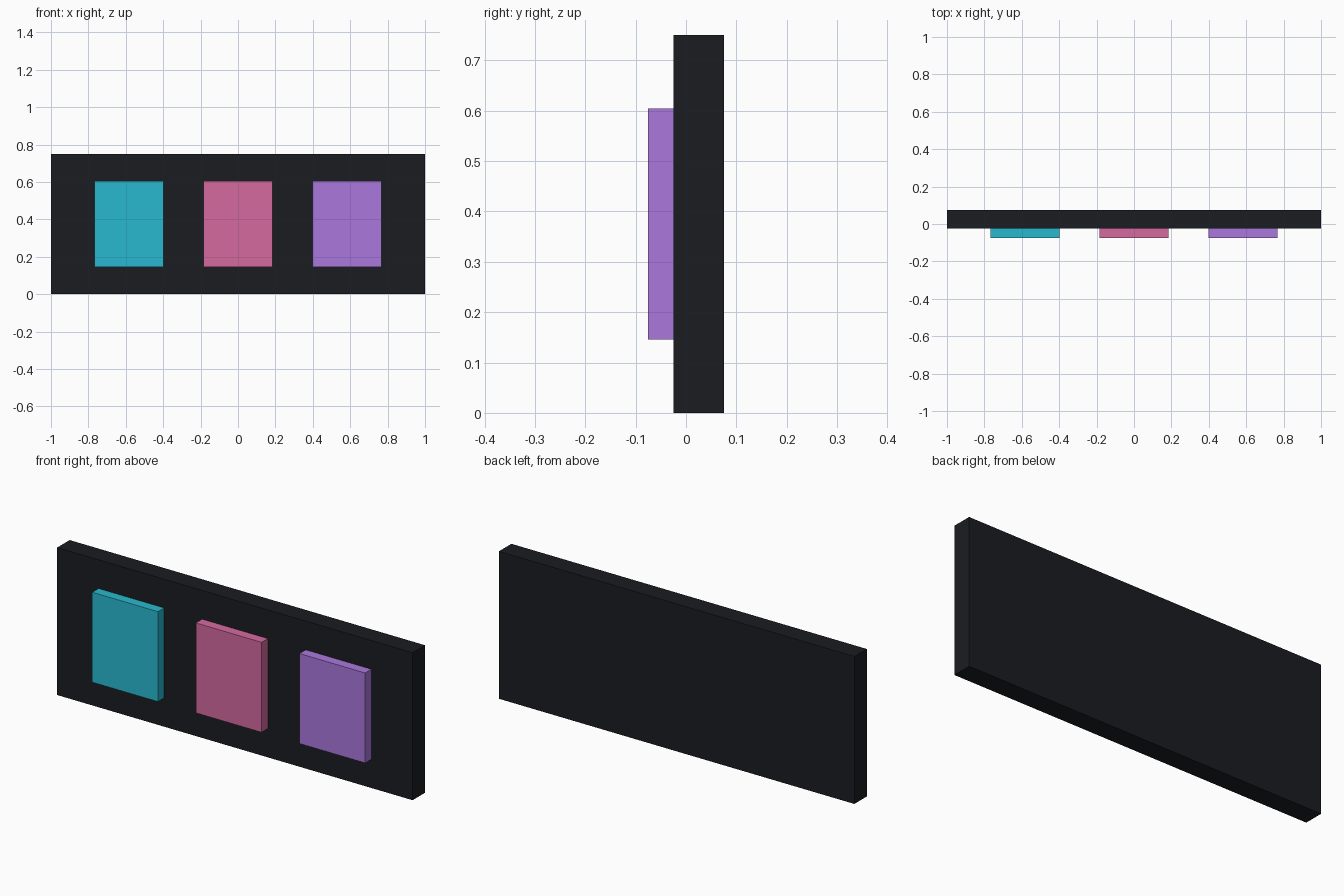
import bpy

if "Cube" in bpy.data.objects:
    bpy.data.objects.remove(bpy.data.objects["Cube"])


def linear(c):
    c /= 255
    return c / 12.92 if c <= 0.04045 else ((c + 0.055) / 1.055) ** 2.4


def box(name, center, size, rgb):
    bpy.ops.mesh.primitive_cube_add(size=1, location=center)
    obj = bpy.context.object
    obj.name = name
    obj.scale = size
    bpy.ops.object.transform_apply(location=False, rotation=False, scale=True)
    mat = bpy.data.materials.new(name + "_color")
    mat.diffuse_color = [linear(c) for c in rgb] + [1]
    mat.use_nodes = True
    mat.node_tree.nodes["Principled BSDF"].inputs["Base Color"].default_value = mat.diffuse_color
    obj.data.materials.append(mat)
    return obj


# Dark backing board
box("backing_board", (0, 0.025, 0.375), (2, 0.1, 0.75), (27, 28, 33))

# Three raised panels, seated just inside the front face
panels = [("left_panel", -0.583, (41, 185, 208)),
          ("middle_panel", 0, (213, 106, 160)),
          ("right_panel", 0.583, (170, 119, 220))]
for name, x, rgb in panels:
    box(name, (x, -0.0475, 0.375), (0.37, 0.055, 0.458), rgb)
